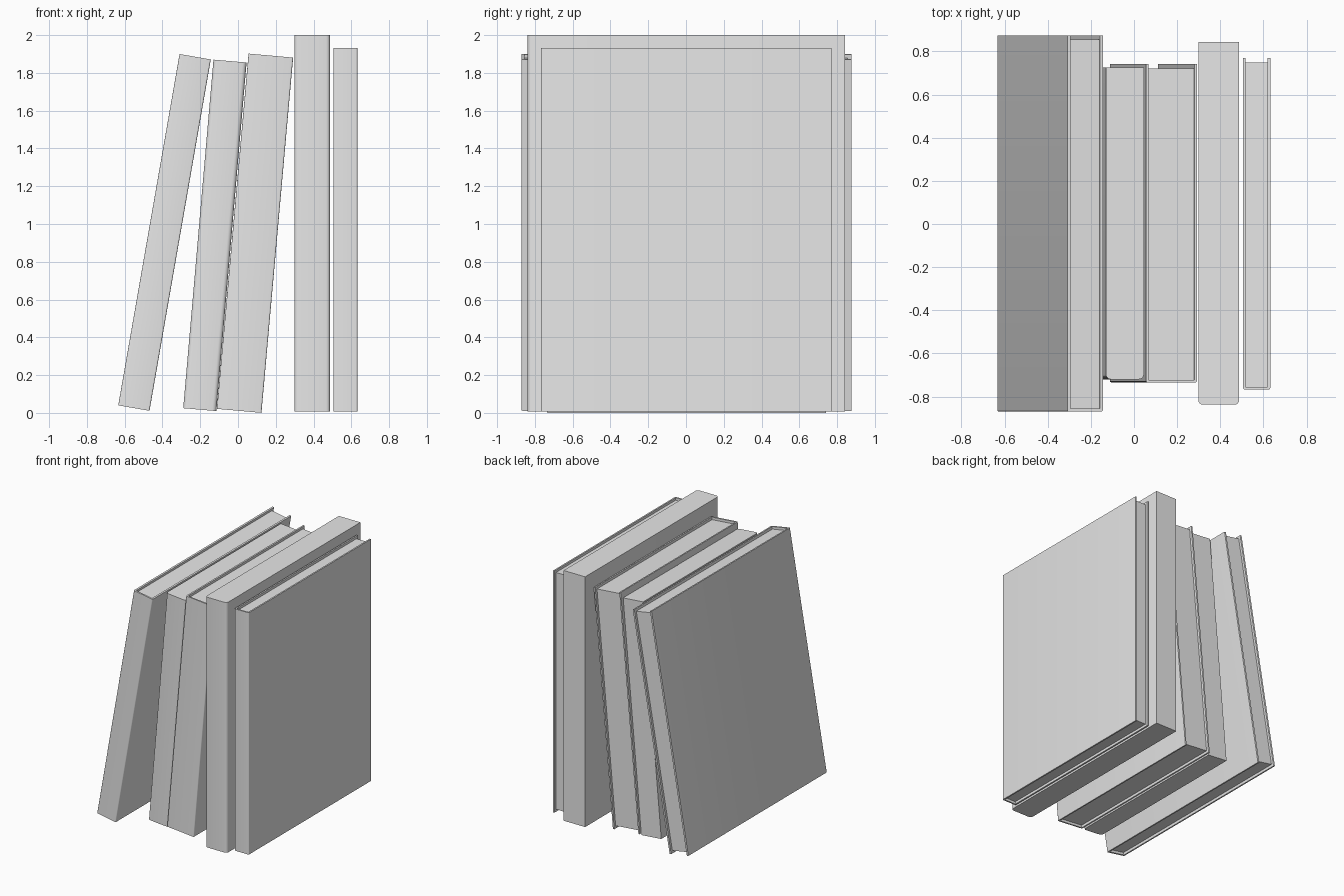
import bpy
import bmesh
from math import sin, cos, pi, radians

cube = bpy.data.objects.get("Cube")
if cube:
    bpy.data.objects.remove(cube, do_unlink=True)

grey = bpy.data.materials.new("plain light grey")
grey.use_nodes = True
COLOUR = (0.8, 0.8, 0.8, 1)
grey.diffuse_color = COLOUR
grey.node_tree.nodes["Principled BSDF"].inputs["Base Color"].default_value = COLOUR


def arc(cx, cy, r, start, steps=4):
    """Quarter turn, counter-clockwise from the start angle."""
    return [(cx + r * cos(start + pi / 2 * i / steps),
             cy + r * sin(start + pi / 2 * i / steps)) for i in range(steps + 1)]


def extrude(name, outline, z0, z1, corner, lean):
    """Upright prism from a plan outline, leaned about its lower left corner."""
    bm = bmesh.new()
    face = bm.faces.new([bm.verts.new((x, y, z0)) for x, y in outline])
    top = bmesh.ops.extrude_face_region(bm, geom=[face])
    verts = [g for g in top["geom"] if isinstance(g, bmesh.types.BMVert)]
    bmesh.ops.translate(bm, verts=verts, vec=(0, 0, z1 - z0))
    bmesh.ops.recalc_face_normals(bm, faces=bm.faces)
    mesh = bpy.data.meshes.new(name)
    bm.to_mesh(mesh)
    bm.free()
    mesh.materials.append(grey)
    ob = bpy.data.objects.new(name, mesh)
    bpy.context.collection.objects.link(ob)
    ob.location = (corner[0], 0, corner[1])
    ob.rotation_euler.y = radians(lean)
    bpy.ops.object.select_all(action="DESELECT")
    ob.select_set(True)
    bpy.context.view_layer.objects.active = ob
    bpy.ops.object.shade_smooth_by_angle()


def rounded_spine(w, front, r):
    """Front edge of a book in plan, with both corners rounded."""
    return arc(r, front + r, r, pi) + arc(w - r, front + r, r, 1.5 * pi)


def hardback(name, corner, lean, w, h, front, back, t=0.012, inset=0.02):
    # Wrapped cover: two boards and a spine in one U-shaped section
    cover = rounded_spine(w, front, 0.008)
    cover += [(w, back), (w - t, back), (w - t, front + t), (t, front + t), (t, back), (0, back)]
    extrude(name + "_cover", cover, 0, h, corner, lean)
    # Page block set back from the cover's three open edges
    rim = back - inset
    pages = [(t, front + t), (w - t, front + t), (w - t, rim), (t, rim)]
    extrude(name + "_pages", pages, inset, h - inset, corner, lean)


def solid_book(name, corner, lean, w, h, front, back, r=0.022):
    outline = rounded_spine(w, front, r) + [(w, back), (0, back)]
    extrude(name, outline, 0, h, corner, lean)


# Row of books from right to left of the model, first three leaning
hardback("tall_leaning_book", (-0.634, 0.04), 9.9, 0.168, 1.888, -0.87, 0.875, t=0.014)
solid_book("thin_leaning_book", (-0.29, 0.025), 4.96, 0.176, 1.852, -0.72, 0.725)
hardback("thick_leaning_book", (-0.112, 0.0215), 5.1, 0.237, 1.888, -0.735, 0.742)
solid_book("tall_upright_book", (0.298, 0.008), 0, 0.19, 1.992, -0.838, 0.843)
hardback("narrow_upright_book", (0.506, 0.008), 0, 0.126, 1.925, -0.768, 0.77)
